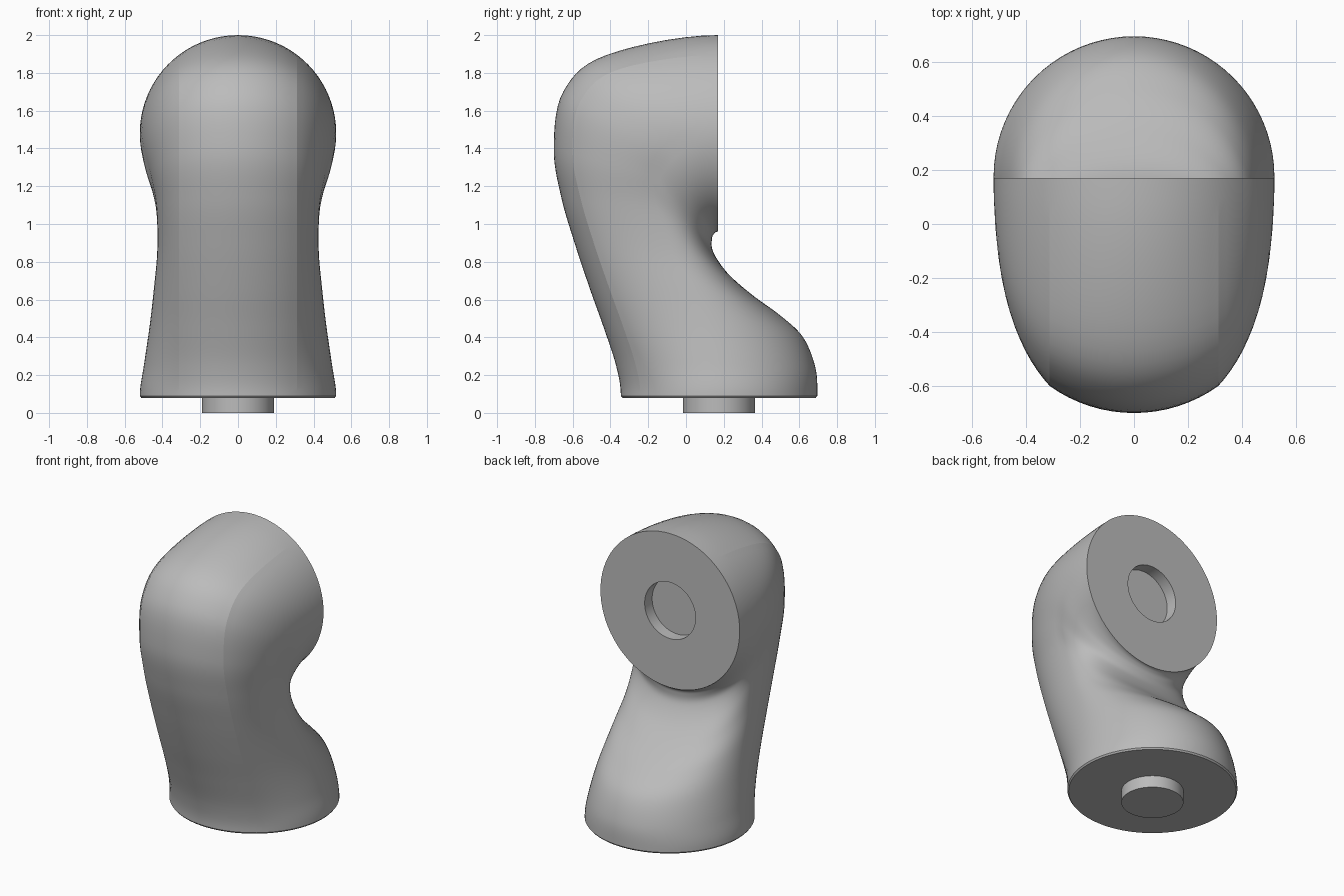
import bpy, bmesh, math
from mathutils import Vector

if "Cube" in bpy.data.objects:
    bpy.data.objects.remove(bpy.data.objects["Cube"], do_unlink=True)

RADIUS, PEG, CENTRE, BASE, FACE = 0.52, 0.19, 0.175, 0.09, 0.17
STEPS = 7                       # rings between neighbouring stations
CREASE = math.asin(0.6)         # angle where the front strip meets the sides

# Stations along the bend: outer (y, z), inner (y, z), side (x, y, z)
STATIONS = [
    ((-.345, .09), (.695, .09), (.52, .175, .09)),
    ((-.37, .25), (.685, .24), (.497, .155, .26)),
    ((-.435, .45), (.62, .40), (.468, .10, .46)),
    ((-.51, .66), (.50, .515), (.445, .02, .66)),
    ((-.59, .90), (.35, .625), (.427, -.08, .87)),
    ((-.66, 1.14), (.22, .74), (.433, -.155, 1.09)),
    ((-.70, 1.40), (.145, .85), (.462, -.165, 1.25)),
    ((-.65, 1.70), (.137, .92), (.497, -.09, 1.37)),
    ((-.42, 1.895), (.15, .95), (.515, .03, 1.45)),
    ((.17, 2), (.17, .96), (.52, .17, 1.48)),
]

grey = bpy.data.materials.new("plain grey")
grey.use_nodes = True
colour = (0.5, 0.5, 0.5, 1)
grey.diffuse_color = colour
grey.node_tree.nodes["Principled BSDF"].inputs["Base Color"].default_value = colour


def spline(points):
    """Smooth curve that leaves the base upright and meets the face squarely."""
    first, last = points[1].copy(), points[-2].copy()
    first.z = 2 * BASE - first.z
    last.y = 2 * FACE - last.y
    p = [first] + points + [last]
    out = []
    for i in range(1, len(p) - 2):
        a, b, c, d = p[i - 1:i + 3]
        for k in range(STEPS):
            t = k / STEPS
            out.append(b + (c - a) * t / 2 + (a * 2 - b * 5 + c * 4 - d) * t**2 / 2
                       + (b * 3 - a - c * 3 + d) * t**3 / 2)
    return out + [points[-1]]


def section_point(outer, inner, side, t):
    """Point on the half section at angle t, from outer (0) to inner (pi)."""
    middle = Vector((0, side.y, side.z))
    inward = (middle - outer).normalized()
    if t <= CREASE:
        p = outer + inward * RADIUS * (1 - math.cos(t))
        p.x = RADIUS * math.sin(t)
    elif t <= math.pi / 2:
        edge = outer + inward * RADIUS * (1 - math.cos(CREASE))
        p = middle + (edge - middle) * math.cos(t) / math.cos(CREASE)
        start = RADIUS * math.sin(CREASE)
        blend = (math.sin(t) - math.sin(CREASE)) / (1 - math.sin(CREASE))
        p.x = start + (side.x - start) * blend
    else:
        p = middle - (inner - middle) * math.cos(t)
        p.x = side.x * math.sin(t)
    return p


def spread(a, b, n):
    return [a + (b - a) * i / n for i in range(n)]


# Angles for a full ring, with the second half mirrored
half = (spread(0, CREASE, 8) + spread(CREASE, math.pi / 2, 12)
        + spread(math.pi / 2, math.pi, 20) + [math.pi])
ring_angles = half + [-t for t in half[-2:0:-1]]
crease_columns = {8, len(ring_angles) - 8}

bm = bmesh.new()


def add_ring(points):
    return [bm.verts.new(p) for p in points]


def bridge(a, b):
    n = len(a)
    for i in range(n):
        j = (i + 1) % n
        bm.faces.new((a[i], a[j], b[j], b[i]))


# Body: swept sections with a softened base edge and a socket in the face
outers = spline([Vector((0, *s[0])) for s in STATIONS])
inners = spline([Vector((0, *s[1])) for s in STATIONS])
sides = spline([Vector(s[2]) for s in STATIONS])

rings = [add_ring([(RADIUS * 0.985 * math.sin(t),
                    CENTRE - RADIUS * 0.985 * math.cos(t), 0.08)
                   for t in ring_angles])]
for o, i, s in zip(outers, inners, sides):
    points = []
    for t in ring_angles:
        p = section_point(o, i, s, abs(t))
        p.x = math.copysign(p.x, t)
        points.append(p)
    rings.append(add_ring(points))
socket_z = STATIONS[-1][2][2]
for depth in (0, 0.08):
    rings.append(add_ring([(PEG * math.sin(t), FACE - depth,
                            socket_z + PEG * math.cos(t)) for t in ring_angles]))
for a, b in zip(rings, rings[1:]):
    bridge(a, b)
bm.faces.new(rings[0])
bm.faces.new(rings[-1])

# Keep the two front creases crisp
for column in crease_columns:
    for a, b in zip(rings[2:-4], rings[3:-3]):
        bm.edges.get((a[column], b[column])).smooth = False
bmesh.ops.recalc_face_normals(bm, faces=bm.faces)
for face in bm.faces:
    face.smooth = True
mesh = bpy.data.meshes.new("bent_body")
bm.to_mesh(mesh)
bm.free()
body = bpy.data.objects.new("bent_body", mesh)
bpy.context.collection.objects.link(body)

# Locating peg under the base
bpy.ops.mesh.primitive_cylinder_add(vertices=64, radius=PEG, depth=BASE,
                                    location=(0, CENTRE, BASE / 2))
peg = bpy.context.object
peg.name = "base_peg"

for obj in (body, peg):
    obj.data.materials.append(grey)
    bpy.ops.object.select_all(action="DESELECT")
    obj.select_set(True)
    bpy.context.view_layer.objects.active = obj
    bpy.ops.object.shade_smooth_by_angle(angle=math.radians(35))
